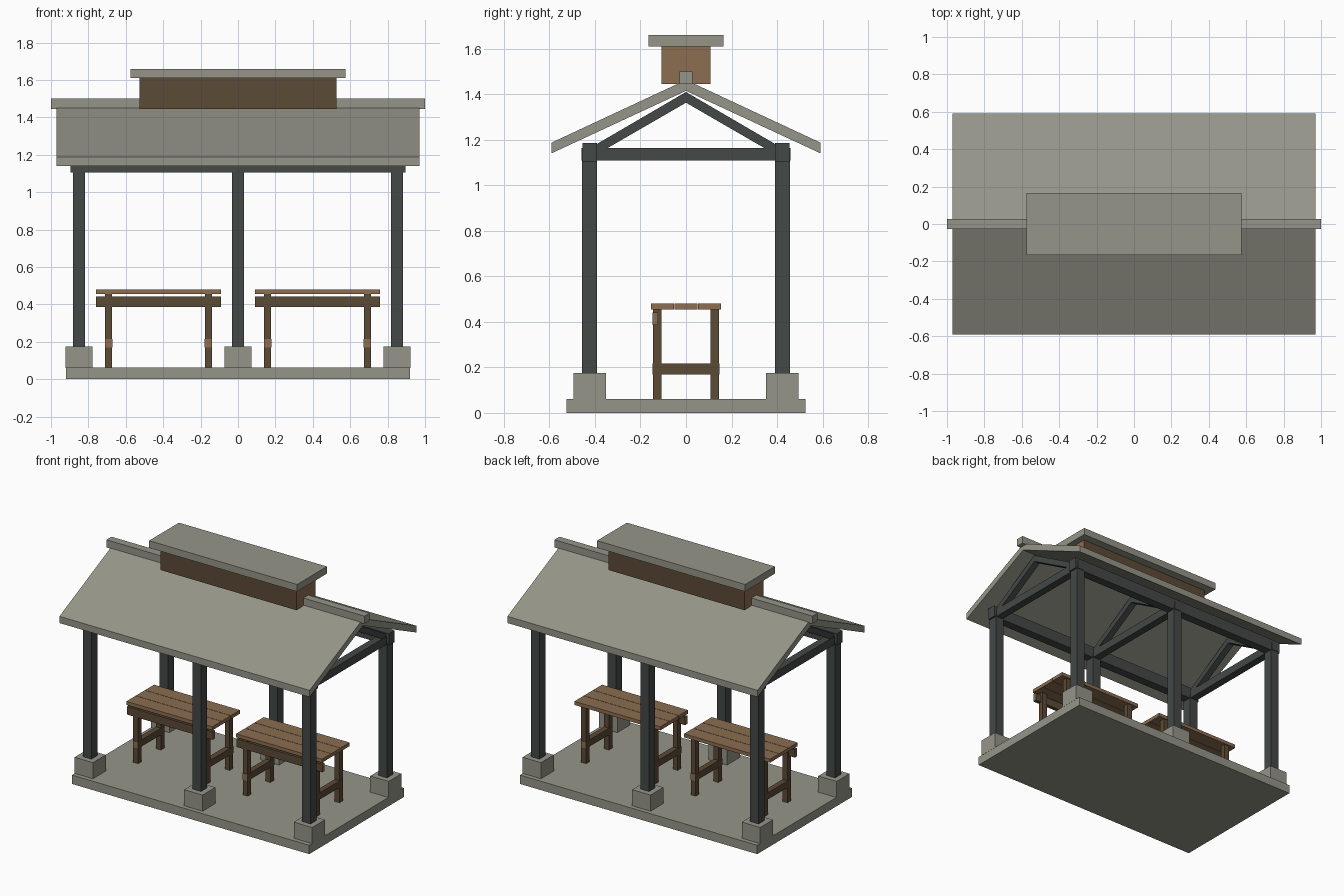
import bpy

if "Cube" in bpy.data.objects:
    bpy.data.objects.remove(bpy.data.objects["Cube"])

def mat(name, c):
    m = bpy.data.materials.new(name)
    m.diffuse_color = (*c, 1)
    m.use_nodes = True
    m.node_tree.nodes["Principled BSDF"].inputs["Base Color"].default_value = m.diffuse_color
    return m

STONE = mat("grey stone", (0.30, 0.30, 0.25))
STEEL = mat("dark green grey", (0.056, 0.066, 0.062))
LIGHT = mat("light wood", (0.26, 0.155, 0.082))
DARK = mat("dark wood", (0.105, 0.069, 0.035))

def mesh(name, verts, faces, m):
    me = bpy.data.meshes.new(name)
    me.from_pydata(verts, [], faces)
    me.materials.append(m)
    ob = bpy.data.objects.new(name, me)
    bpy.context.collection.objects.link(ob)
    return ob

def prism(name, yz, x0, x1, m):
    """Extrude a counter-clockwise (y, z) profile along x."""
    n = len(yz)
    v = [(x0, *p) for p in yz] + [(x1, *p) for p in yz]
    f = [tuple(reversed(range(n))), tuple(range(n, 2 * n))]
    f += [(i, (i + 1) % n, (i + 1) % n + n, i + n) for i in range(n)]
    return mesh(name, v, f, m)

def box(name, x0, x1, y0, y1, z0, z1, m, end_axis=None):
    """Box; faces along end_axis get the light end-grain colour."""
    ob = prism(name, [(y0, z0), (y1, z0), (y1, z1), (y0, z1)], x0, x1, m)
    if end_axis is not None:
        ob.data.materials.append(LIGHT)
        for p in ob.data.polygons:
            p.material_index = int(abs(p.normal[end_axis]) > 0.9)
    return ob

def slope(name, pts, s, x0, x1, m):
    """Sloping profile on side s (mirrored for the front)."""
    p = [(s * y, z) for y, z in pts]
    return prism(name, p if s > 0 else p[::-1], x0, x1, m)

# Floor slab
box("floor_slab", -0.92, 0.92, -0.525, 0.525, 0, 0.062, STONE)

# Footings, posts, eave beams
for s in (-1, 1):
    y = s * 0.423
    for x in (-0.85, 0, 0.85):
        box("footing", x - 0.071, x + 0.071, y - 0.071, y + 0.071, 0.06, 0.175, STONE)
        box("post", x - 0.033, x + 0.033, y - 0.033, y + 0.033, 0.17, 1.12, STEEL)
    box("eave_beam", -0.895, 0.895, y - 0.031, y + 0.031, 1.105, 1.187, STEEL)

# Trusses
for x in (-0.85, 0, 0.85):
    box("tie_beam", x - 0.027, x + 0.027, -0.46, 0.46, 1.108, 1.164, STEEL)
    for s in (-1, 1):
        slope("rafter", [(0, 1.363), (0.42, 1.12), (0.42, 1.165), (0, 1.41)],
              s, x - 0.023, x + 0.023, STEEL)

# Roof panels and ridge cap
for s in (-1, 1):
    slope("roof_panel", [(0, 1.415), (0.592, 1.14), (0.592, 1.187), (0, 1.463)],
          s, -0.97, 0.97, STONE)
box("ridge_cap", -1, 1, -0.028, 0.028, 1.446, 1.5, STONE)

# Raised vent on the ridge
box("vent_box", -0.527, 0.527, -0.107, 0.107, 1.445, 1.61, DARK, 0)
box("vent_lid", -0.574, 0.574, -0.165, 0.165, 1.61, 1.66, STONE)

# Two tables
for cx in (-0.425, 0.425):
    for y in (-0.103, 0, 0.103):
        box("table_plank", cx - 0.333, cx + 0.333, y - 0.05, y + 0.05, 0.455, 0.48, LIGHT)
    box("table_apron", cx - 0.333, cx + 0.333, -0.148, -0.122, 0.386, 0.442, DARK, 0)
    for sx in (-1, 1):
        x = cx + sx * 0.267
        for y in (-0.126, 0.126):
            box("table_leg", x - 0.019, x + 0.019, y - 0.019, y + 0.019, 0.06, 0.456, DARK)
        box("table_brace", x - 0.02, x + 0.02, -0.148, 0.148, 0.169, 0.216, DARK, 1)
